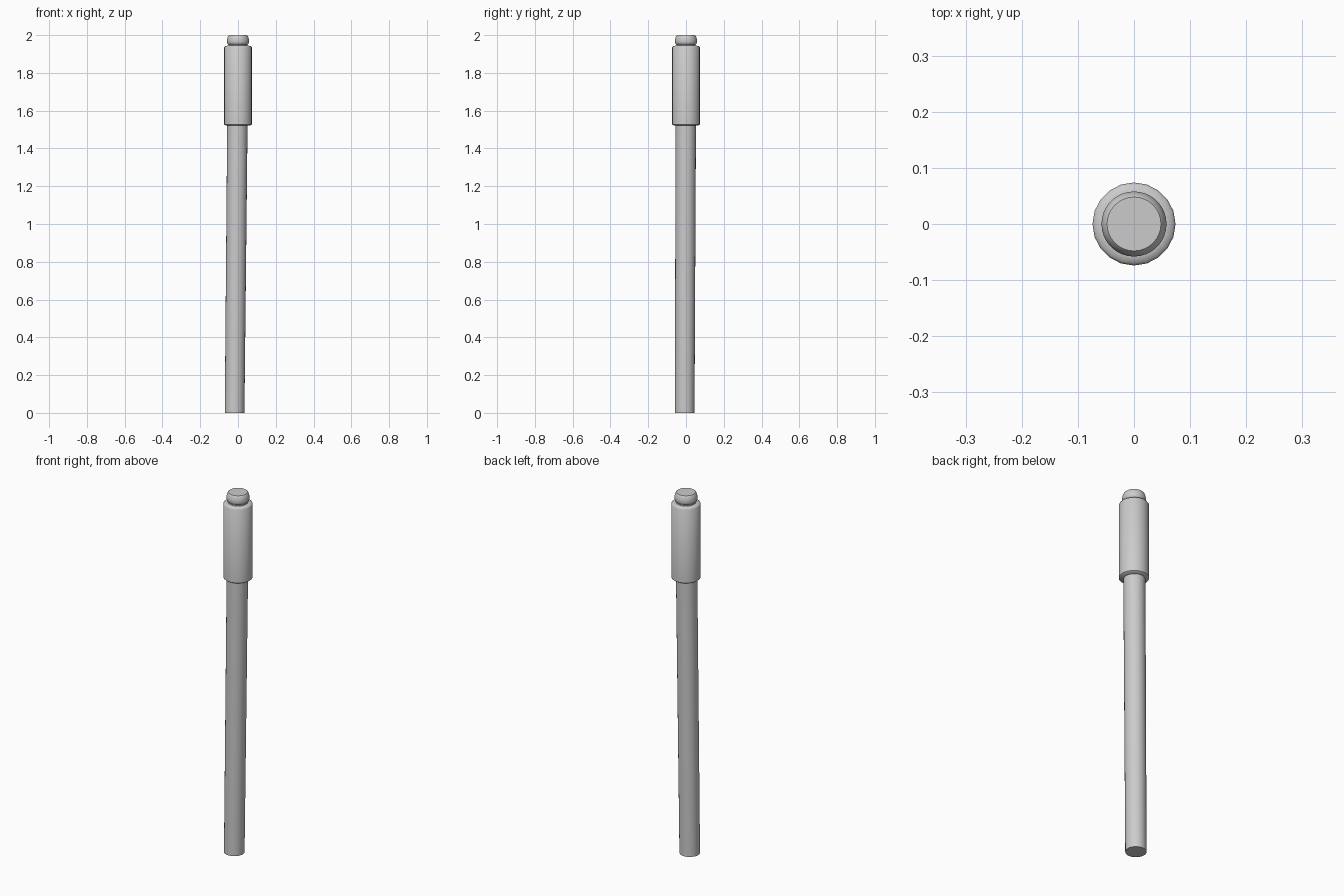
import bpy, bmesh, math
from mathutils import Vector

cube = bpy.data.objects.get("Cube")
if cube:
    bpy.data.objects.remove(cube, do_unlink=True)

# Single grey plastic colour
grey = bpy.data.materials.new("grey_plastic")
grey.use_nodes = True
colour = (0.6, 0.6, 0.6, 1)
grey.diffuse_color = colour
grey.node_tree.nodes["Principled BSDF"].inputs["Base Color"].default_value = colour


def lathe(name, profile, sides, base=(0, 0), tip=(0, 0), angle=50):
    """Closed turned part; profile is (radius, z), its axis runs from base to tip."""
    bm = bmesh.new()
    z0, z1 = profile[0][1], profile[-1][1]
    rings = []
    for r, z in profile:
        c = Vector(base).lerp(Vector(tip), (z - z0) / (z1 - z0))
        turns = [2 * math.pi * i / sides for i in range(sides)]
        rings.append([bm.verts.new((c.x + r * math.cos(a), c.y + r * math.sin(a), z))
                      for a in turns])
    for low, high in zip(rings, rings[1:]):
        for i in range(sides):
            j = (i + 1) % sides
            bm.faces.new((low[i], low[j], high[j], high[i]))
    bm.faces.new(rings[0][::-1])
    bm.faces.new(rings[-1])
    mesh = bpy.data.meshes.new(name)
    bm.to_mesh(mesh)
    bm.free()
    mesh.materials.append(grey)
    obj = bpy.data.objects.new(name, mesh)
    bpy.context.collection.objects.link(obj)
    bpy.ops.object.select_all(action="DESELECT")
    obj.select_set(True)
    bpy.context.view_layer.objects.active = obj
    bpy.ops.object.shade_smooth_by_angle(angle=math.radians(angle))
    return obj


# Long shaft, leaning slightly
lathe("shaft", [(0.052, 0), (0.054, 1.56)], 24, base=(-0.018, -0.007), tip=(-0.003, -0.001))

# Wide sleeve with softened rims
lathe("grip_sleeve", [(0.066, 1.522), (0.074, 1.528), (0.074, 1.935), (0.070, 1.941),
                      (0.058, 1.944)], 20)

# Rounded end button with a groove at its neck
lathe("end_button", [(0.050, 1.93), (0.050, 1.95), (0.056, 1.955), (0.058, 1.963),
                     (0.058, 1.974), (0.056, 1.984), (0.052, 1.995), (0.048, 2.0)], 32)
